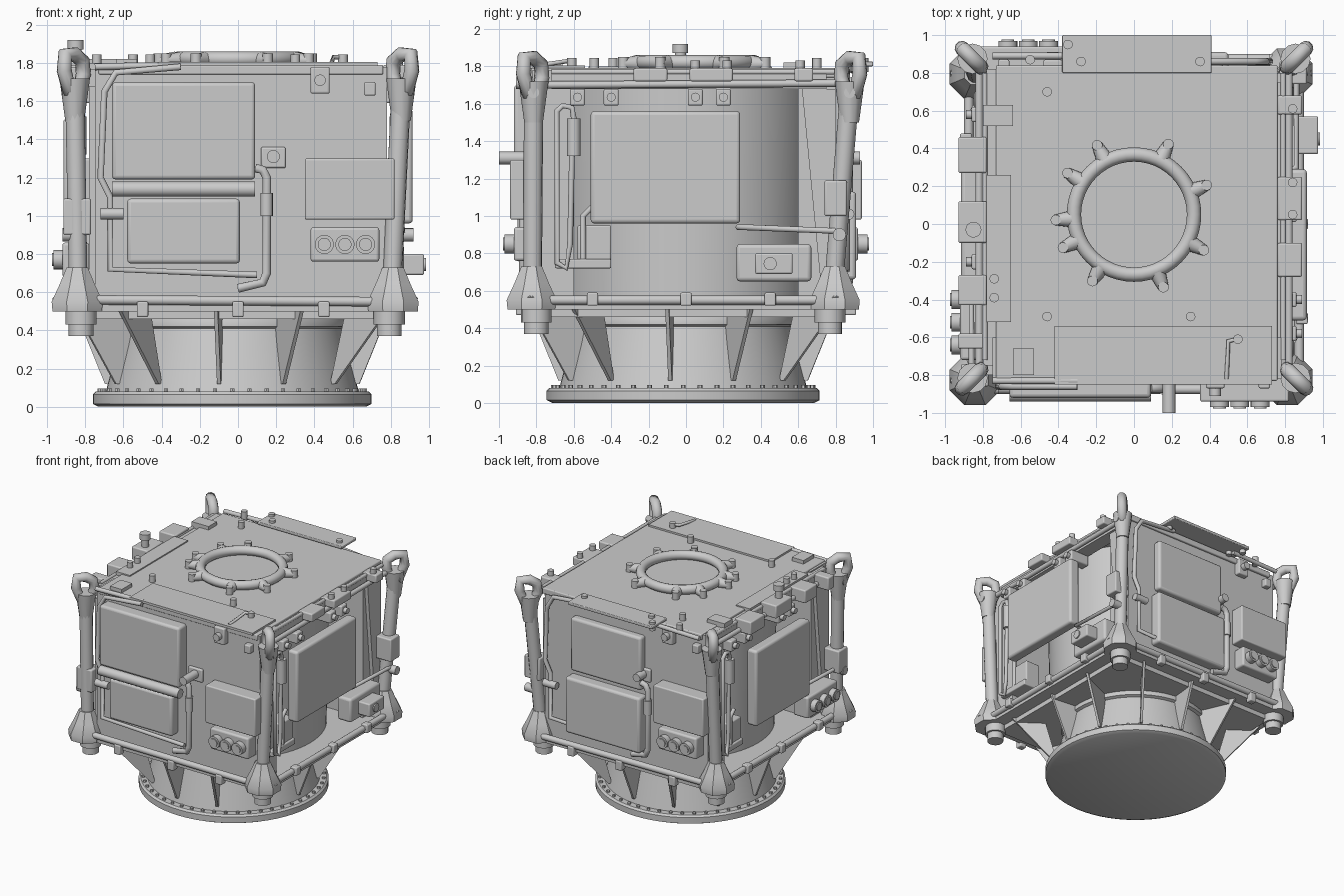
import bpy, bmesh
from math import sin, cos, pi, radians
from mathutils import Vector, Matrix

if "Cube" in bpy.data.objects:
    bpy.data.objects.remove(bpy.data.objects["Cube"])

grey = bpy.data.materials.new("light_grey")
grey.use_nodes = True
TONE = (0.6, 0.6, 0.6, 1)
grey.diffuse_color = TONE
grey.node_tree.nodes["Principled BSDF"].inputs["Base Color"].default_value = TONE

SIDE = Matrix.Identity(4)   # turn applied to every new part
made = []


def add(name, data):
    ob = bpy.data.objects.new(name, data)
    bpy.context.collection.objects.link(ob)
    data.materials.append(grey)
    ob.matrix_world = SIDE
    made.append(ob)
    return ob


def mesh(name, bm):
    bmesh.ops.recalc_face_normals(bm, faces=bm.faces)
    me = bpy.data.meshes.new(name)
    bm.to_mesh(me)
    bm.free()
    return add(name, me)


def box(name, x, y, z, bevel=0.0):
    """Box from (low, high) ranges."""
    bm = bmesh.new()
    bmesh.ops.create_cube(bm, size=1)
    for v in bm.verts:
        v.co = Vector([r[0] + (c + 0.5) * (r[1] - r[0]) for r, c in zip((x, y, z), v.co)])
    ob = mesh(name, bm)
    if bevel:
        m = ob.modifiers.new("edge", 'BEVEL')
        m.width, m.segments = bevel, 3


def rod(name, a, b, r, r2=None, n=16):
    """Cylinder or cone from a to b."""
    a, b = Vector(a), Vector(b)
    d = b - a
    bm = bmesh.new()
    bmesh.ops.create_cone(bm, cap_ends=True, segments=n, radius1=r,
                          radius2=r if r2 is None else r2, depth=d.length)
    rot = d.to_track_quat('Z', 'Y').to_matrix().to_4x4()
    bmesh.ops.transform(bm, matrix=Matrix.Translation((a + b) / 2) @ rot, verts=bm.verts)
    mesh(name, bm)


def lathe(name, profile, centre, n=48, turn=0.0, closed=False):
    """Profile of (radius, height) spun round a vertical axis."""
    bm = bmesh.new()
    rings = [[bm.verts.new((centre[0] + r * cos(turn + 2 * pi * i / n),
                            centre[1] + r * sin(turn + 2 * pi * i / n), z))
              for i in range(n)] for r, z in profile]
    pairs = list(zip(rings, rings[1:])) + ([(rings[-1], rings[0])] if closed else [])
    for lo, hi in pairs:
        for i in range(n):
            j = (i + 1) % n
            bm.faces.new((lo[i], lo[j], hi[j], hi[i]))
    if not closed:
        bm.faces.new(rings[0])
        bm.faces.new(rings[-1])
    mesh(name, bm)


def pipe(name, pts, r, cyclic=False):
    cu = bpy.data.curves.new(name, 'CURVE')
    cu.dimensions = '3D'
    cu.bevel_depth, cu.bevel_resolution, cu.use_fill_caps = r, 3, True
    sp = cu.splines.new('POLY')
    sp.points.add(len(pts) - 1)
    for p, q in zip(sp.points, pts):
        p.co = (*q, 1)
    sp.use_cyclic_u = cyclic
    sp.use_smooth = True
    add(name, cu)


def plate(name, outline, offset):
    """Flat outline of points, thickened both ways by offset."""
    bm = bmesh.new()
    lo, hi = ([bm.verts.new(p + offset * s) for p in outline] for s in (-1, 1))
    bm.faces.new(lo)
    bm.faces.new(hi)
    for k in range(len(outline)):
        bm.faces.new((lo[k], lo[k - 1], hi[k - 1], hi[k]))
    mesh(name, bm)


# Base flange, bolts and support cone
BASE = (-0.03, -0.015)
lathe("base_flange", [(0.70, 0), (0.73, 0.015), (0.73, 0.065), (0.715, 0.08), (0.6, 0.08)], BASE, 64)
lathe("support_cone", [(0.665, 0.07), (0.575, 0.41), (0.6, 0.42), (0.6, 0.45), (0.57, 0.51)], BASE, 64)
for i in range(48):
    a = 2 * pi * i / 48
    x, y = BASE[0] + 0.695 * cos(a), BASE[1] + 0.695 * sin(a)
    rod("flange_bolt", (x, y, 0.075), (x, y, 0.095), 0.013, n=6)

# Gussets between cone and deck, slimmer at the corners
for i in range(12):
    a = radians(30 * i + 24)
    d = Vector((cos(a), sin(a), 0))
    reach = min(0.82 / max(abs(d.x), abs(d.y)), 1.0)
    inner = 0.56 if reach < 0.95 else 0.74
    plate("gusset", [Vector((*BASE, z)) + d * r
                     for r, z in ((0.64, 0.12), (0.67, 0.12), (reach, 0.5), (inner, 0.5))],
          Vector((-sin(a), cos(a), 0)) * 0.01)

# Deck with cut corners, core drum, walls and roof
plate("deck", [Vector((sx * x, sy * y, 0.52)) for sx, sy, x, y in
               ((1, 1, 0.87, 0.77), (1, 1, 0.77, 0.87), (-1, 1, 0.77, 0.87), (-1, 1, 0.87, 0.77),
                (-1, -1, 0.87, 0.77), (-1, -1, 0.77, 0.87), (1, -1, 0.77, 0.87), (1, -1, 0.87, 0.77))],
      Vector((0, 0, 0.02)))
box("deck_underside", (-0.78, 0.76), (-0.78, 0.76), (0.46, 0.5))
lathe("core_drum", [(0.68, 0.52), (0.7, 1.76)], (0, 0), 64)
box("roof", (-0.73, 0.76), (-0.83, 0.84), (1.74, 1.79), 0.008)
box("roof_strip", (-0.78, -0.65), (-0.52, 0.26), (1.76, 1.8))
box("front_roof_plate", (-0.42, 0.73), (-0.85, -0.54), (1.785, 1.805))
box("back_roof_plate", (-0.38, 0.41), (0.8, 1.0), (1.80, 1.825), 0.006)
box("roof_block", (-0.8, -0.64), (0.52, 0.63), (1.76, 1.82))
box("roof_corner_block", (-0.64, -0.53), (-0.8, -0.66), (1.78, 1.82))
for x, y in ((-0.46, 0.7), (-0.46, -0.49), (0.3, -0.49), (0.55, -0.61), (-0.28, 0.86), (0.35, 0.86),
             (-0.35, 0.95), (-0.74, -0.29), (-0.74, -0.39), (-0.55, 0.87)):
    rod("roof_stud", (x, y, 1.77), (x, y, 1.845), 0.025)
pipe("roof_handle", [(0.49, -0.82, 1.8), (0.5, -0.62, 1.83), (0.55, -0.61, 1.83)], 0.012)

# Docking hatch with latches
HATCH = (0, 0.05)
lathe("hatch_ring", [(0.318 + 0.038 * cos(pi * k / 6), 1.822 + 0.038 * sin(pi * k / 6)) for k in range(12)],
      HATCH, 48, closed=True)
for deg in (-68, -27, 22, 64, 118, 148, 184, 205, 238):
    d = Vector((cos(radians(deg)), sin(radians(deg)), 0))
    c = Vector((*HATCH, 1.815))
    rod("latch_arm", c + d * 0.33, c + d * 0.42, 0.045, 0.028)
    p = c + d * 0.415
    rod("latch_pin", p - Vector((0, 0, 0.03)), p + Vector((0, 0, 0.035)), 0.028)

# Leaning corner posts with lifting eyes, fittings and feet
for sx in (-1, 1):
    for sy in (-1, 1):
        cx, cy = sx * 0.807 - 0.015, sy * 0.785 - 0.015
        tx, ty = sx * 0.855, sy * 0.845 + 0.03
        lathe("corner_fitting", [(0.14, 0.5), (0.145, 0.55), (0.1, 0.64), (0.06, 0.73)],
              (cx + sx * 0.02, cy + sy * 0.025), 8, pi / 8)
        rod("corner_post", (cx + sx * 0.015, cy + sy * 0.02, 0.64), (tx, ty, 1.66), 0.05, 0.052, 12)
        rod("post_neck", (tx, ty, 1.5), (tx, ty, 1.72), 0.05, 0.08, 12)
        rod("foot_collar", (cx, cy, 0.43), (cx, cy, 0.51), 0.082)
        rod("foot_pad", (cx, cy, 0.37), (cx, cy, 0.44), 0.065)
        for ex, ey in ((0.13, 0.03), (0.03, 0.13)):
            rod("fitting_arm", (cx + sx * 0.02, cy + sy * 0.02, 0.62), (cx + sx * ex, cy + sy * ey, 0.54), 0.05, 0.035)
        pipe("lifting_eye", [(tx + sx * r, ty + sy * r, z) for r, z in
                             ((-0.02, 1.64), (-0.045, 1.74), (-0.04, 1.81), (0.0, 1.845),
                              (0.05, 1.845), (0.055, 1.76), (0.025, 1.64))], 0.04, True)
        rod("eye_boss", (tx - sx * 0.02, ty, 1.66), (tx + sx * 0.07, ty, 1.66), 0.03)
        if sx * sy > 0:
            bx, by = sx * 0.83, sy * 0.82
            box("post_bracket", sorted((bx - sx * 0.06, bx + sx * 0.085)), sorted((by - sy * 0.08, by + sy * 0.04)),
                (0.9, 1.09) if sy < 0 else (1.0, 1.19), 0.01)

# Rails round deck and roof
for s in (-1, 1):
    rod("deck_side_rail", (s * 0.875, -0.8, 0.55), (s * 0.875, 0.8, 0.55), 0.025)
    rod("deck_end_rail", (-0.82, s * 0.875, 0.56), (0.8, s * 0.875, 0.55), 0.025)
    rod("roof_side_rail", (s * 0.82, -0.8, 1.7), (s * 0.82, 0.82, 1.71), 0.02)
    rod("roof_upper_rail", (s * 0.79, -0.72, 1.77), (s * 0.79, 0.8, 1.77), 0.015)
    for t in (-0.5, 0.0, 0.45):
        box("rail_clamp", (s * 0.89 - 0.03, s * 0.89 + 0.03), (t - 0.03, t + 0.03), (0.52, 0.59), 0.008)
        box("rail_clamp", (t - 0.03, t + 0.03), (s * 0.88 - 0.03, s * 0.88 + 0.03), (0.47, 0.55), 0.008)
    rod("roof_end_rail", (-0.75, s * 0.86 + 0.03, 1.78), (-0.3, s * 0.86 + 0.03, 1.79), 0.018)


def lens_box(name, x, y, z, out):
    """Box on the front face with three round lenses."""
    box(name, x, y, z, 0.015)
    mid, w = sum(x) / 2, (x[1] - x[0]) * 0.3
    for k in (-1, 0, 1):
        p = Vector((mid + k * w, y[0], sum(z) / 2))
        rod("lens_rim", p + Vector((0, 0.02, 0)), p - Vector((0, out, 0)), 0.05, n=24)
        rod("lens_glass", p, p - Vector((0, out + 0.008, 0)), 0.034, n=24)


# Front and back equipment: same layout turned half round
for side, turn in (("front", 0), ("back", pi)):
    SIDE = Matrix.Rotation(turn, 4, 'Z')
    f = side == "front"
    box(side + "_wall", (-0.75, 0.78), (-0.82, -0.6), (0.54, 1.78))
    if f:
        box("front_upper_panel", (-0.66, 0.09), (-0.92, -0.8), (1.19, 1.7), 0.02)
        rod("front_panel_roll", (-0.66, -0.9, 1.14), (0.09, -0.9, 1.14), 0.04)
        box("front_lower_panel", (-0.58, 0.01), (-0.9, -0.8), (0.75, 1.09), 0.02)
    else:
        box("back_upper_panel", (-0.47, 0.19), (-0.88, -0.8), (1.18, 1.63), 0.02)
        box("back_lower_panel", (-0.5, 0.2), (-0.91, -0.8), (0.66, 1.13), 0.02)
    box(side + "_side_box", (0.35, 0.82), (-0.94, -0.8), (0.98, 1.3), 0.01)
    lens_box(side + "_lens_box", (0.38, 0.74), (-0.92, -0.8), (0.76, 0.94), 0.05)
    px = 0.15 if f else 0.25
    pipe(side + "_right_pipe", [(px - 0.06, -0.87, 1.25), (px - 0.02, -0.87, 1.24), (px, -0.87, 1.2),
                                (px, -0.87, 0.7), (px - 0.02, -0.87, 0.65), (px - 0.15, -0.86, 0.62)], 0.024)
    rod(side + "_pipe_sleeve", (px, -0.87, 1.0), (px, -0.87, 1.12), 0.032)
    pipe(side + "_left_pipe", [(-0.3, -0.86, 1.78), (-0.64, -0.86, 1.75), (-0.7, -0.86, 1.65), (-0.72, -0.86, 1.2),
                               (-0.67, -0.86, 1.1), (-0.67, -0.86, 0.72), (0.1, -0.86, 0.69)], 0.018)
    rod(side + "_pipe_joint", (-0.72, -0.87, 1.01), (-0.6, -0.87, 1.01), 0.03)
    box(side + "_knob_base", (0.12, 0.25), (-0.84, -0.8), (1.25, 1.36), 0.01)
    rod(side + "_knob", (0.185, -0.8, 1.31), (0.185, -1.0 if f else -0.93, 1.31), 0.034)
    box(side + "_stud_base", (0.38, 0.48), (-0.87, -0.8), (1.64, 1.78), 0.01)
    rod(side + "_stud", (0.43, -0.82, 1.71), (0.43, -0.91, 1.71), 0.03)
    box(side + "_corner_block", (0.66, 0.72), (-0.87, -0.8), (1.63, 1.7), 0.008)

# Left and right equipment: same layout turned half round
for side, turn, py, pz in (("left", 0, (-0.51, 0.29), (0.96, 1.56)), ("right", pi, (-0.36, 0.36), (0.87, 1.51))):
    SIDE = Matrix.Rotation(turn, 4, 'Z')
    box(side + "_panel", (0.82, 0.915), py, pz, 0.02)
    box(side + "_header", (0.68, 0.8), (-0.72, 0.75), (1.68, 1.77))
    plate(side + "_sloped_panel", [Vector((0.74, y, z)) for y, z in
                                   ((0.62, 1.68), (0.8, 1.68), (0.8, 0.54), (0.73, 0.54))], Vector((0.04, 0, 0)))
    for y in (-0.58, -0.4, 0.05, 0.2):
        box(side + "_latch_block", (0.68, 0.86), (y - 0.04, y + 0.04), (1.59, 1.68), 0.01)
        rod(side + "_latch_stud", (0.84, y, 1.635), (0.89, y, 1.635), 0.024)
    rod(side + "_bottle", (0.83, -0.6, 1.32), (0.83, -0.6, 1.52), 0.036)
    pipe(side + "_hose", [(0.83, -0.6, 1.52), (0.83, -0.61, 1.58), (0.83, -0.66, 1.59), (0.83, -0.69, 1.56),
                          (0.83, -0.69, 0.75), (0.83, -0.64, 0.72), (0.83, -0.62, 0.85), (0.83, -0.61, 1.32)], 0.016)
    pipe(side + "_inner_hose", [(0.8, -0.5, 1.05), (0.8, -0.55, 1.0), (0.8, -0.55, 0.74)], 0.016)
    box(side + "_valve_box", (0.66, 0.8), (-0.58, -0.4), (0.72, 0.95), 0.01)
    box(side + "_valve_foot", (0.7, 0.82), (-0.7, -0.4), (0.72, 0.77), 0.008)
    pipe(side + "_grab_bar", [(0.8, 0.28, 0.94), (0.86, 0.3, 0.94), (0.86, 0.8, 0.92)], 0.016)
    rod(side + "_bar_knob", (0.83, 0.82, 0.9), (0.92, 0.82, 0.9), 0.035)

SIDE = Matrix.Identity(4)
box("left_tray", (0.74, 0.87), (0.27, 0.67), (0.65, 0.85), 0.02)
box("left_tray_port", (0.85, 0.975), (0.37, 0.57), (0.69, 0.8), 0.01)
rod("left_tray_lens", (0.9, 0.45, 0.745), (0.985, 0.45, 0.745), 0.035)
SIDE = Matrix.Rotation(-pi / 2, 4, 'Z')
lens_box("right_lens_box", (0.32, 0.72), (-0.92, -0.78), (0.68, 0.86), 0.045)
SIDE = Matrix.Identity(4)

# Roof edge equipment
for y0, y1, top in ((0.27, 0.46, 1.8), (-0.1, 0.12, 1.81), (-0.43, -0.27, 1.79), (-0.66, -0.58, 1.78)):
    box("right_edge_box", (-0.93, -0.78), (y0, y1), (top - 0.11, top), 0.01)
rod("edge_mast", (-0.85, -0.03, 1.8), (-0.85, -0.03, 1.87), 0.03)
rod("edge_mast_cap", (-0.85, -0.03, 1.87), (-0.85, -0.03, 1.92), 0.042)
for y0, y1 in ((-0.28, -0.1), (0.02, 0.25), (0.58, 0.68)):
    box("left_edge_box", (0.76, 0.89), (y0, y1), (1.72, 1.79), 0.01)
for y in (0.05, 0.22, 0.61):
    rod("left_edge_stud", (0.84, y, 1.77), (0.84, y, 1.83), 0.025)

# Smooth round surfaces, keep edges sharp
bpy.context.view_layer.update()
bpy.ops.object.select_all(action='DESELECT')
for ob in made:
    if ob.type == 'MESH':
        ob.select_set(True)
        bpy.context.view_layer.objects.active = ob
bpy.ops.object.shade_smooth_by_angle(angle=radians(35))
